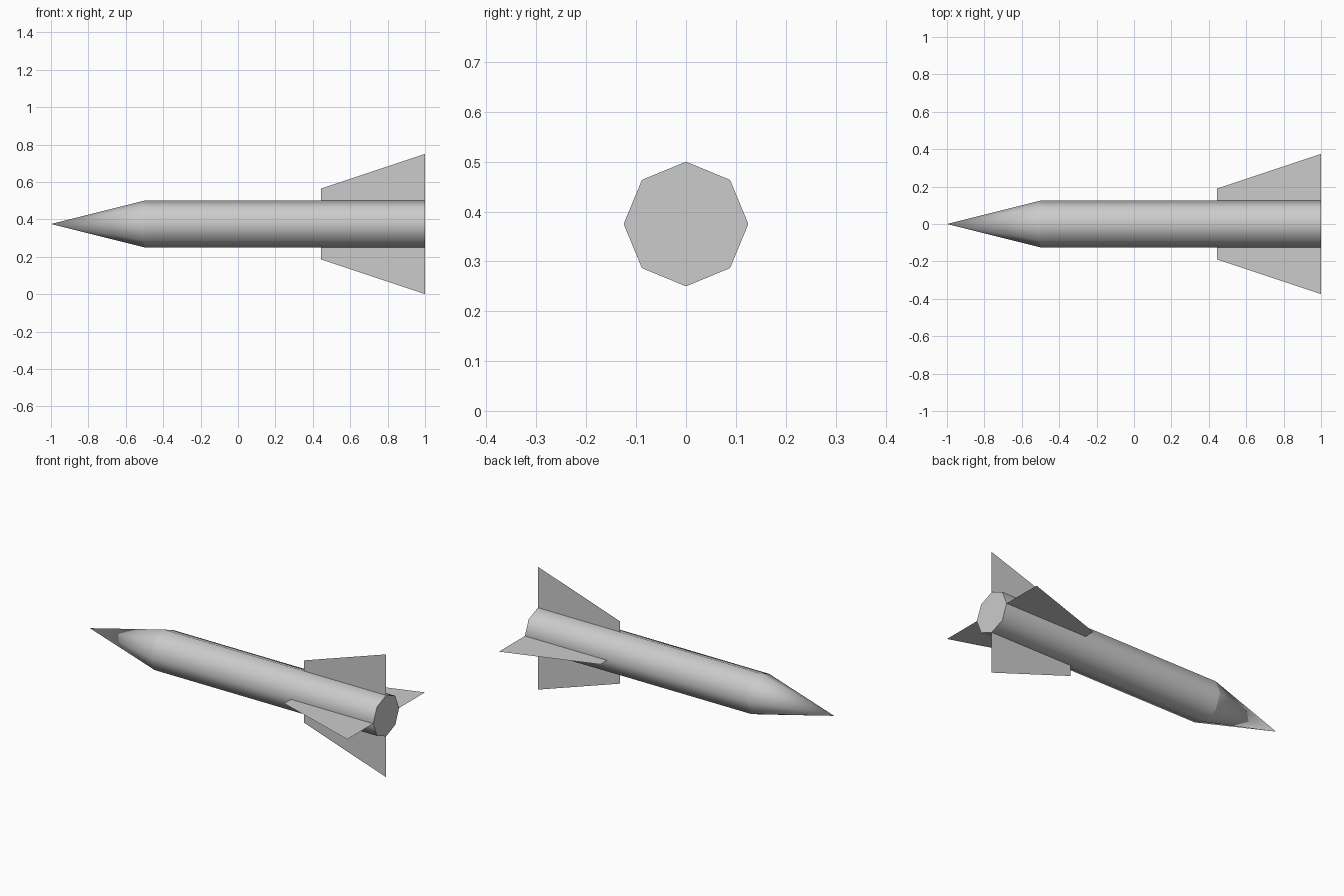
import bpy, bmesh
from math import pi, radians
from mathutils import Matrix

if "Cube" in bpy.data.objects:
    bpy.data.objects.remove(bpy.data.objects["Cube"])

AXIS_Z = 0.375      # height of the centre line
R = 0.125           # body radius
SIDES = 8


def add_object(name, bm):
    mesh = bpy.data.meshes.new(name)
    bm.to_mesh(mesh)
    bm.free()
    ob = bpy.data.objects.new(name, mesh)
    ob.location.z = AXIS_Z
    bpy.context.collection.objects.link(ob)
    return ob


def tube(name, x_front, x_back, r_front, r_back, close_back=False):
    """Eight-sided tube or cone along x, optionally closed at the back."""
    bm = bmesh.new()
    bmesh.ops.create_cone(
        bm, cap_ends=False, segments=SIDES, radius1=r_back, radius2=r_front,
        depth=x_back - x_front,
        matrix=Matrix.Translation(((x_front + x_back) / 2, 0, 0))
        @ Matrix.Rotation(-pi / 2, 4, 'Y'))
    bmesh.ops.remove_doubles(bm, verts=bm.verts, dist=1e-5)
    if close_back:
        rim = [e for e in bm.edges if all(abs(v.co.x - x_back) < 1e-4 for v in e.verts)]
        bmesh.ops.contextual_create(bm, geom=rim)
    bmesh.ops.recalc_face_normals(bm, faces=bm.faces)
    ob = add_object(name, bm)
    bpy.ops.object.select_all(action='DESELECT')
    ob.select_set(True)
    bpy.context.view_layer.objects.active = ob
    bpy.ops.object.shade_smooth_by_angle(angle=radians(60))
    return ob


# Nose cone and body
tube("nose_cone", -1.0, -0.5, 0.0, R)
tube("body", -0.5, 1.0, R, R, close_back=True)

# Four flat tail fins, every quarter turn
FIN = [(0.445, R), (1.0, R), (1.0, 0.375), (0.445, 0.19)]
for i, side in enumerate(("top", "front", "bottom", "back")):
    bm = bmesh.new()
    bm.faces.new([bm.verts.new((x, 0, r)) for x, r in FIN])
    bm.transform(Matrix.Rotation(i * pi / 2, 4, 'X'))
    add_object(side + "_fin", bm)
